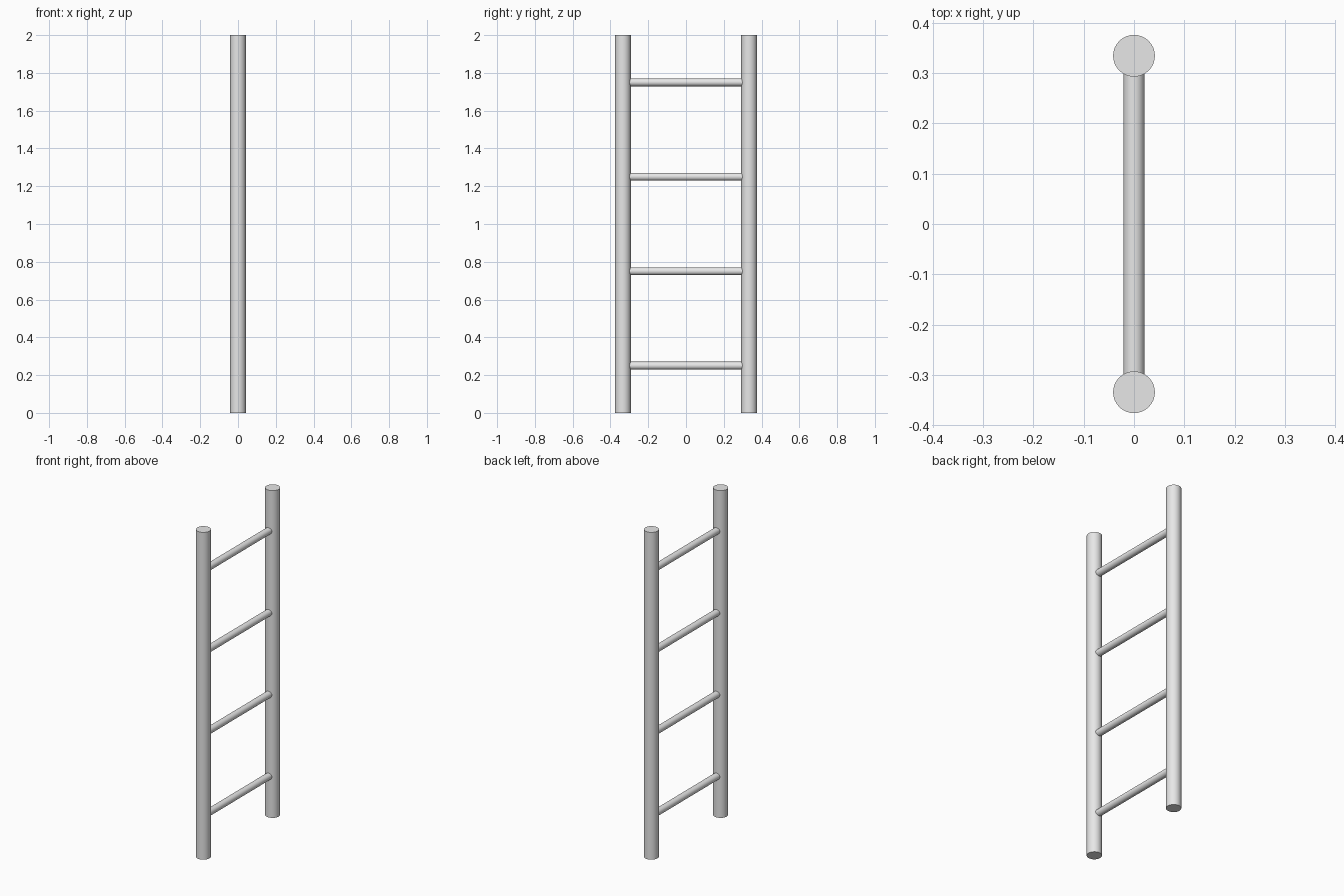
import bpy
import math

cube = bpy.data.objects.get("Cube")
if cube:
    bpy.data.objects.remove(cube, do_unlink=True)

HEIGHT = 2.0
RAIL_RADIUS = 0.0415
RAIL_Y = 0.334
RUNG_RADIUS = RAIL_RADIUS / 2
RUNG_COUNT = 4

grey = bpy.data.materials.new("light_grey")
grey.use_nodes = True
colour = (0.8, 0.8, 0.8, 1)
grey.diffuse_color = colour
grey.node_tree.nodes["Principled BSDF"].inputs["Base Color"].default_value = colour


def rod(name, radius, length, location, rotation=(0, 0, 0)):
    bpy.ops.mesh.primitive_cylinder_add(
        vertices=32, radius=radius, depth=length, location=location, rotation=rotation)
    obj = bpy.context.object
    obj.name = name
    obj.data.materials.append(grey)
    bpy.ops.object.shade_smooth_by_angle(angle=math.radians(30))
    return obj


# Upright rails
for name, side in (("front_rail", -1), ("back_rail", 1)):
    rod(name, RAIL_RADIUS, HEIGHT, (0, side * RAIL_Y, HEIGHT / 2))

# Evenly spaced rungs, ending inside the rails
spacing = HEIGHT / RUNG_COUNT
for i in range(RUNG_COUNT):
    rod(f"rung_{i + 1}", RUNG_RADIUS, 2 * RAIL_Y,
        (0, 0, spacing * (i + 0.5)), (math.pi / 2, 0, 0))
